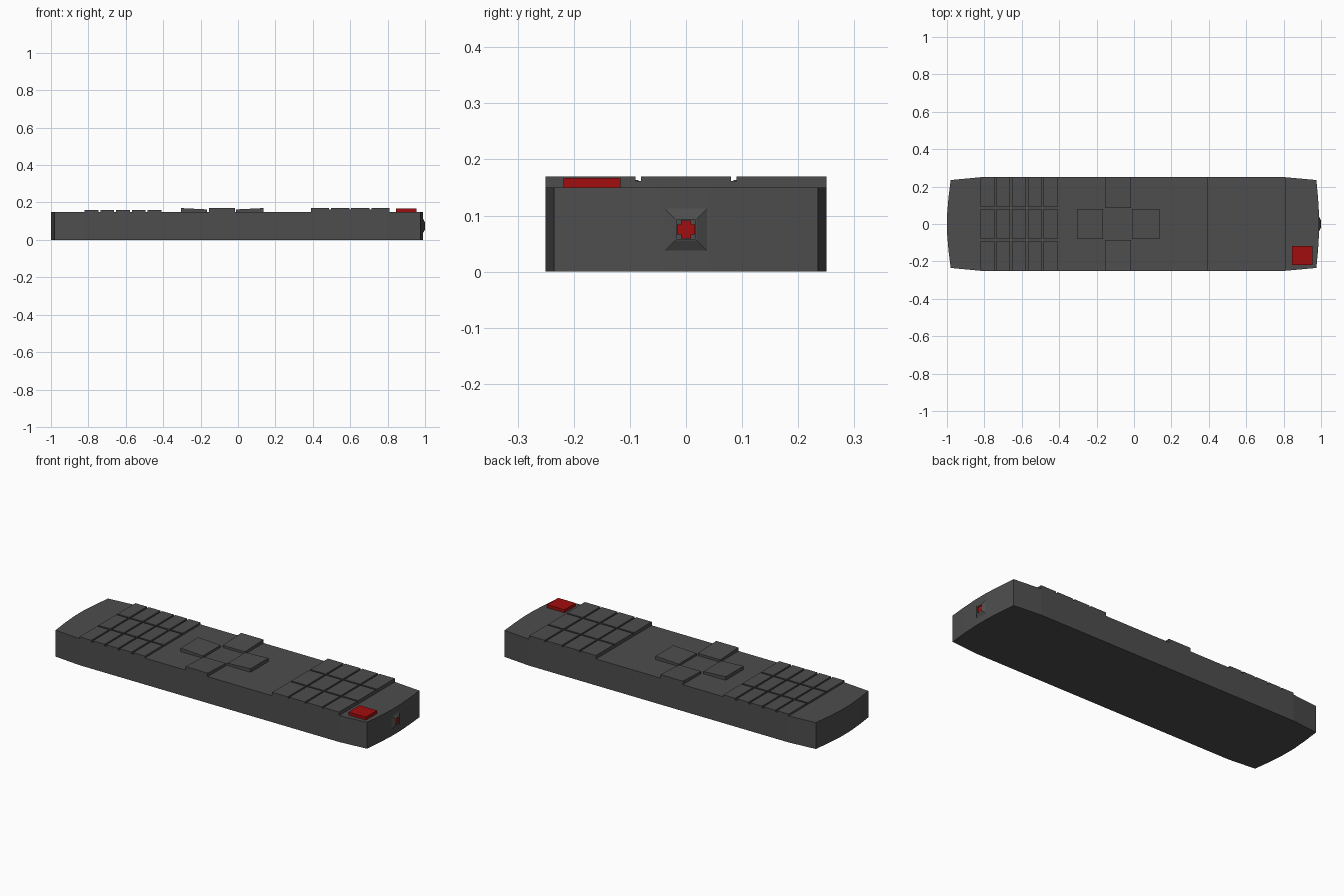
import bpy, bmesh
from mathutils import Vector

if "Cube" in bpy.data.objects:
    bpy.data.objects.remove(bpy.data.objects["Cube"])


def material(name, rgb):
    m = bpy.data.materials.new(name)
    m.diffuse_color = (*rgb, 1)
    m.use_nodes = True
    m.node_tree.nodes["Principled BSDF"].inputs["Base Color"].default_value = m.diffuse_color
    return m


GREY = material("dark grey plastic", (0.075, 0.075, 0.075))
RED = material("red", (0.36, 0.004, 0.004))
TOP = 0.15


def finish(name, bm, mat):
    bmesh.ops.recalc_face_normals(bm, faces=bm.faces)
    me = bpy.data.meshes.new(name)
    bm.to_mesh(me)
    bm.free()
    me.materials.append(mat)
    ob = bpy.data.objects.new(name, me)
    bpy.context.collection.objects.link(ob)
    return ob


def box(name, x0, x1, y0, y1, z0, z1, mat=GREY, top=None):
    """Box between limits; top(x, y) may give a sloping upper face."""
    bm = bmesh.new()
    bmesh.ops.create_cube(bm, size=1)
    for v in bm.verts:
        x = x1 if v.co.x > 0 else x0
        y = y1 if v.co.y > 0 else y0
        z = (top(x, y) if top else z1) if v.co.z > 0 else z0
        v.co = Vector((x, y, z))
    return finish(name, bm, mat)


# Body: bowed ends and tapered corners, extruded upward
half = [(0.99, 0.042), (0.984, 0.14), (0.975, 0.235), (0.81, 0.25),
        (-0.82, 0.25), (-0.98, 0.235), (-0.992, 0.14), (-1.0, 0.042)]
outline = half + [(x, -y) for x, y in reversed(half)]
bm = bmesh.new()
face = bm.faces.new([bm.verts.new((x, y, 0)) for x, y in outline])
ext = bmesh.ops.extrude_face_region(bm, geom=[face])
for v in ext["geom"]:
    if isinstance(v, bmesh.types.BMVert):
        v.co.z = TOP
finish("body", bm, GREY)


# Keypads: full-width grids of keys
def keypad(name, x0, x1, cols, z0, z1, gap=0.01):
    dx, dy = (x1 - x0 + gap) / cols, (0.5 + gap) / 3
    for c in range(cols):
        for r in range(3):
            x, y = x0 + c * dx, -0.25 + r * dy
            box(f"{name}_{c}_{r}", x, x + dx - gap, y, y + dy - gap, z0, z1)


keypad("left_key", -0.82, -0.41, 5, TOP - 0.002, 0.161)
box("right_key_base", 0.39, 0.81, -0.25, 0.25, TOP - 0.002, 0.162)
keypad("right_key", 0.39, 0.81, 4, 0.161, 0.17)

# Direction pad: four keys dipping slightly toward the centre
CX = -0.085


def dip(x, y):
    far = max(abs(x - CX) / 0.22, abs(y) / 0.25)
    return 0.17 if far > 0.9 else 0.163


box("left_direction_key", -0.305, -0.165, -0.08, 0.08, TOP - 0.002, 0.17, top=dip)
box("right_direction_key", -0.01, 0.135, -0.08, 0.08, TOP - 0.002, 0.17, top=dip)
for name, s in (("upper", 1), ("lower", -1)):
    a, b = sorted((s * 0.085, s * 0.25))
    box(name + "_direction_key", -0.155, -0.015, a, b, TOP - 0.002, 0.17, top=dip)

# Power button
box("power_button", 0.845, 0.955, -0.218, -0.117, TOP - 0.002, 0.167, RED)

# Emitter housing: nested square rings forming a raised frustum with a recess
bm = bmesh.new()
rings = []
for x, h in ((0.988, 0.041), (1.0, 0.019), (1.0, 0.017), (0.992, 0.017)):
    rings.append([bm.verts.new((x, y * h, 0.075 + z * h))
                  for y, z in ((-1, -1), (1, -1), (1, 1), (-1, 1))])
for a, b in zip(rings, rings[1:]):
    for i in range(4):
        j = (i + 1) % 4
        bm.faces.new((a[i], a[j], b[j], b[i]))
bm.faces.new(rings[-1])
finish("emitter_housing", bm, GREY)

# Red lens: two crossed plates in the recess
box("lens_upright", 0.991, 0.996, -0.009, 0.009, 0.059, 0.091, RED)
box("lens_across", 0.991, 0.996, -0.016, 0.016, 0.066, 0.084, RED)
